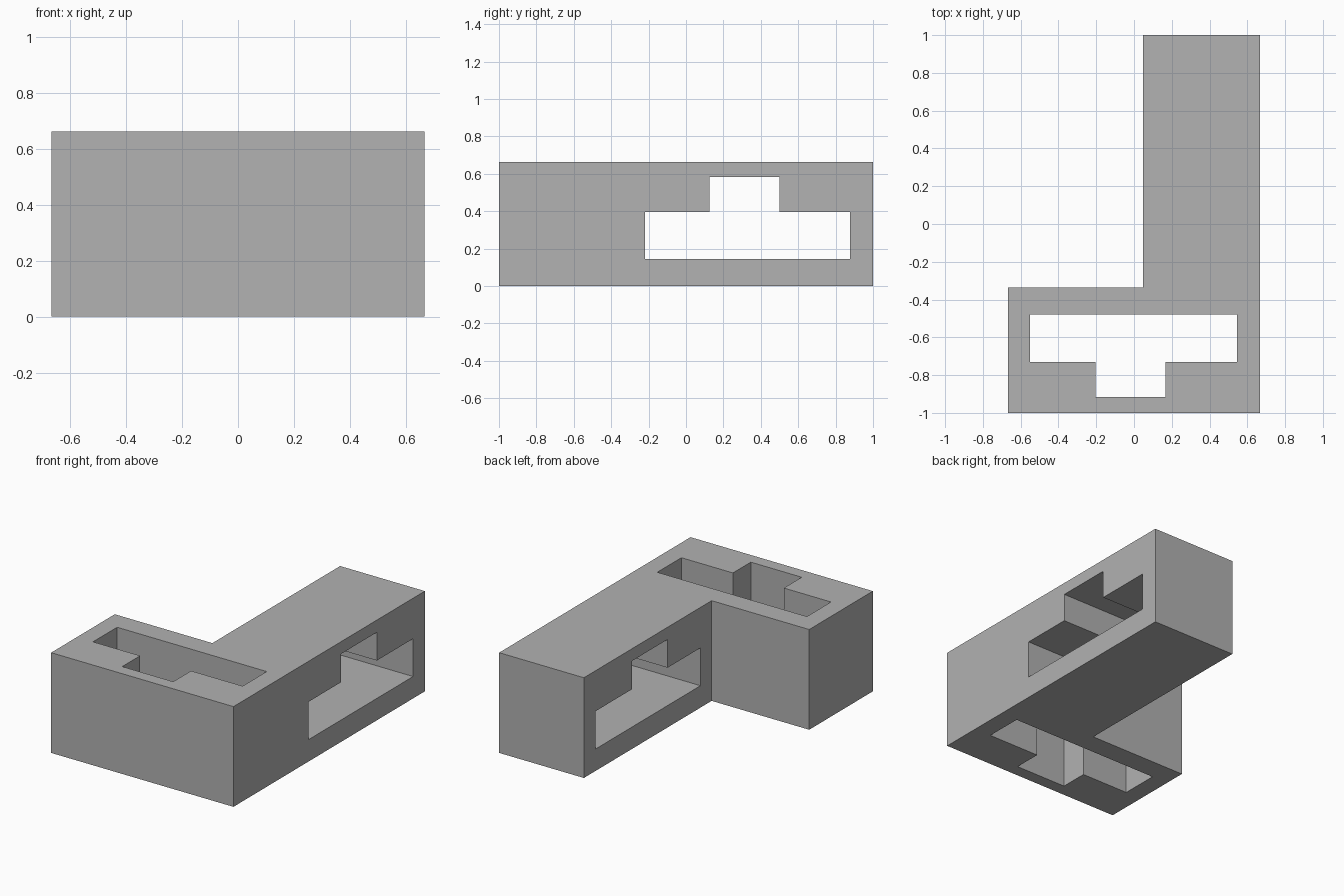
import bpy
import bmesh
from mathutils import Vector

cube = bpy.data.objects.get("Cube")
if cube:
    bpy.data.objects.remove(cube, do_unlink=True)

HEIGHT = 0.663

# Single grey material
grey = bpy.data.materials.new("plain_grey")
grey.use_nodes = True
colour = (0.445, 0.445, 0.445, 1)
grey.diffuse_color = colour
grey.node_tree.nodes["Principled BSDF"].inputs["Base Color"].default_value = colour


def prism(name, outline, depth):
    """Extrude a closed 3D outline along the depth vector."""
    bm = bmesh.new()
    face = bm.faces.new([bm.verts.new(p) for p in outline])
    result = bmesh.ops.extrude_face_region(bm, geom=[face])
    moved = [v for v in result["geom"] if isinstance(v, bmesh.types.BMVert)]
    bmesh.ops.translate(bm, verts=moved, vec=Vector(depth))
    bmesh.ops.recalc_face_normals(bm, faces=bm.faces)
    mesh = bpy.data.meshes.new(name)
    bm.to_mesh(mesh)
    bm.free()
    mesh.materials.append(grey)
    obj = bpy.data.objects.new(name, mesh)
    bpy.context.collection.objects.link(obj)
    return obj


def stepped_slot(u0, u1, base, shoulder, n0, n1, tip):
    """T-shaped outline: a long bar with a notch on its shoulder side."""
    return [(u0, base), (u1, base), (u1, shoulder), (n1, shoulder),
            (n1, tip), (n0, tip), (n0, shoulder), (u0, shoulder)]


# L-shaped body
body_outline = [(-0.667, -1), (0.667, -1), (0.667, 1), (0.047, 1),
                (0.047, -0.335), (-0.667, -0.335)]
body = prism("angled_block", [(x, y, 0) for x, y in body_outline], (0, 0, HEIGHT))

# Vertical slot through the short arm
top_slot = stepped_slot(-0.55, 0.545, -0.478, -0.73, -0.205, 0.168, -0.917)
vertical_cutter = prism("vertical_slot_cutter",
                        [(x, y, -0.1) for x, y in top_slot], (0, 0, HEIGHT + 0.2))

# Sideways slot through the long arm
side_slot = stepped_slot(-0.218, 0.877, 0.145, 0.395, 0.125, 0.499, 0.582)
side_cutter = prism("side_slot_cutter",
                    [(-0.1, y, z) for y, z in side_slot], (0.9, 0, 0))

# Cut the slots, then discard the cutters
bpy.context.view_layer.objects.active = body
for cutter in (vertical_cutter, side_cutter):
    cutter.hide_render = True
    cut = body.modifiers.new(cutter.name, "BOOLEAN")
    cut.operation = "DIFFERENCE"
    cut.solver = "EXACT"
    cut.object = cutter
    bpy.ops.object.modifier_apply(modifier=cut.name)
    bpy.data.objects.remove(cutter, do_unlink=True)
